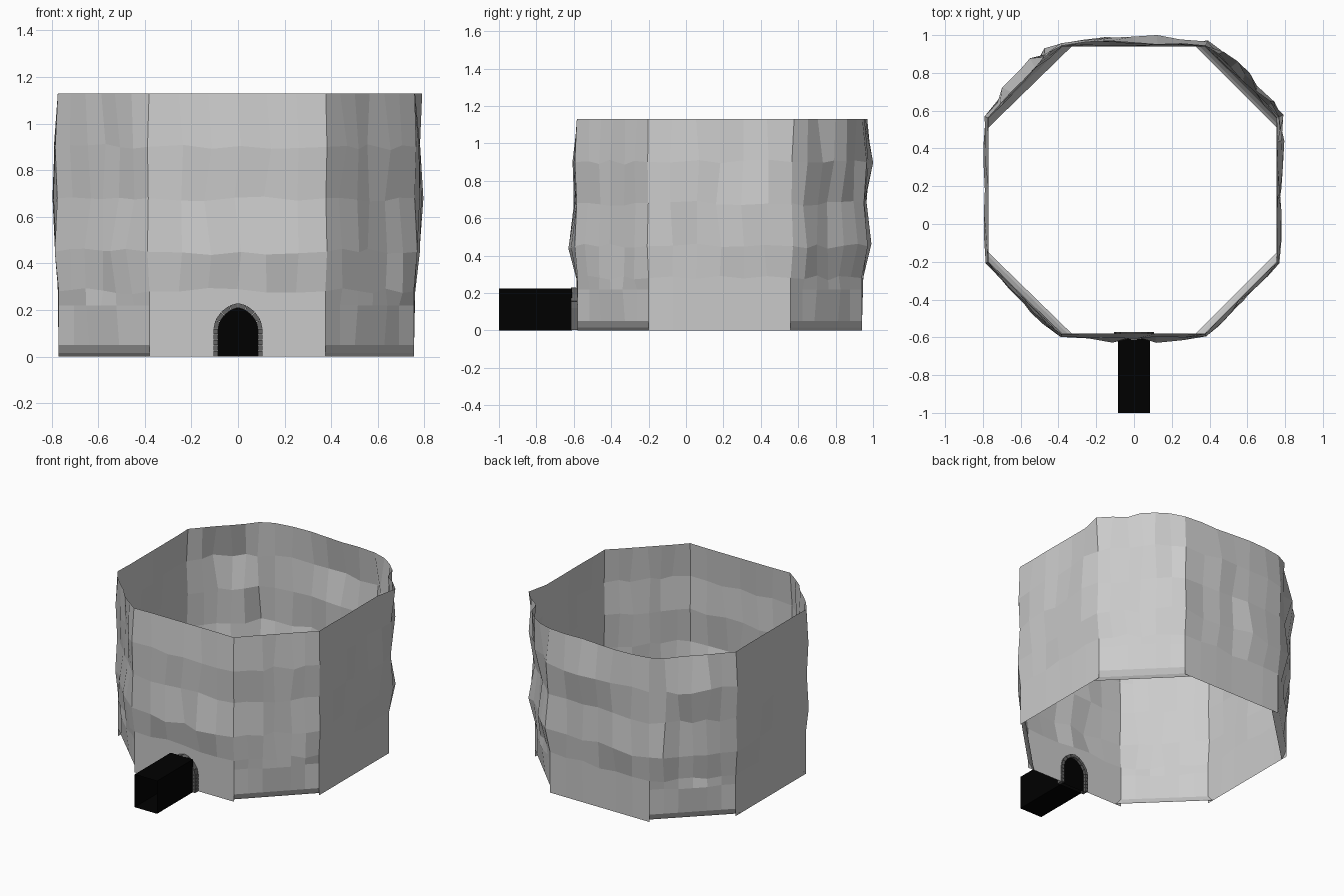
import bpy, bmesh, random
from math import pi, sin
from mathutils import Vector

if "Cube" in bpy.data.objects:
    bpy.data.objects.remove(bpy.data.objects["Cube"])

random.seed(11)
TOP = 1.13
ROWS = [0.28, 0.45, 0.68, 0.9, TOP]
COLS = 6


def material(name, v):
    m = bpy.data.materials.new(name)
    m.diffuse_color = (v, v, v, 1)
    m.use_nodes = True
    m.node_tree.nodes["Principled BSDF"].inputs["Base Color"].default_value = m.diffuse_color
    return m


def make_object(name, bm, mat=None):
    me = bpy.data.meshes.new(name)
    bmesh.ops.recalc_face_normals(bm, faces=bm.faces)
    bm.to_mesh(me)
    bm.free()
    ob = bpy.data.objects.new(name, me)
    bpy.context.collection.objects.link(ob)
    if mat:
        me.materials.append(mat)
    return ob


# Octagon plan, counter-clockwise from the front left corner
CORNERS = [Vector(c) for c in [
    (-0.38, -0.58, 0), (0.375, -0.58, 0), (0.755, -0.2, 0), (0.755, 0.56, 0),
    (0.375, 0.94, 0), (-0.38, 0.94, 0), (-0.77, 0.56, 0), (-0.77, -0.2, 0)]]
NAMES = ["front", "front_right", "right", "back_right",
         "back", "back_left", "left", "front_left"]
# Mean bulge of the rough rows, and bulge of the top rim
BULGE = [0.032, 0.016, 0.026, 0.042, 0.038, 0.055, 0.017, 0.028]
RIM = [0.0, 0.0, 0.004, 0.03, 0.015, 0.025, 0.0, 0.012]
# How far each row leans out, on the front/back/diagonals and on the sides
LEAN = [0.15, 1.0, 0.45, 1.05]
SIDE_LEAN = [0.15, 0.7, 1.1, 0.75]

# Shared offsets so neighbouring walls meet at the corners
corner_out = []
for i, c in enumerate(CORNERS):
    radial = (c - Vector((0, 0.18, 0))).normalized()
    k = (BULGE[i] + BULGE[i - 1]) * 0.35
    offs = [radial * k * l * random.uniform(0.5, 1.3) for l in LEAN]
    offs.append(radial * (0.04 if i == 3 else 0.004))
    offs[0] *= 0
    corner_out.append(offs)

# Doorway outline from right foot over the apex to the left foot
ARCH = [(0.085, 0.0), (0.085, 0.12), (0.078, 0.15), (0.058, 0.178),
        (0.03, 0.2), (0.0, 0.21)]
OUTLINE = ARCH + [(-x, z) for x, z in ARCH[-2::-1]]


def wall(i):
    a, b = CORNERS[i], CORNERS[(i + 1) % 8]
    d = (b - a).normalized()
    n = Vector((d.y, -d.x, 0))
    lean = SIDE_LEAN if i in (2, 6) else LEAN
    bm = bmesh.new()
    grid = []

    def line(z, offset, grow=0):
        grid.append([bm.verts.new((a - d * grow).lerp(b + d * grow, j / COLS) +
                                  n * offset(j) + Vector((0, 0, z)))
                     for j in range(COLS + 1)])

    # Foot: curled-under lip running into the side walls, and a chipped wedge
    if i % 2:
        for z, o in [(0, 0.035), (0.015, 0.02), (0.05, 0)]:
            line(z, lambda j: -o, o)
        line(0.22, lambda j: 0.018 if 2 <= j <= 4 else 0)
    elif i:
        line(0, lambda j: 0)
    # Rough rock rows
    for r, z in enumerate(ROWS):
        row = []
        for j in range(COLS + 1):
            p = a.lerp(b, j / COLS)
            if j == 0:
                p = p + corner_out[i][r]
            elif j == COLS:
                p = p + corner_out[(i + 1) % 8][r]
            else:
                amt = (RIM[i] * (0.6 + sin(pi * j / COLS)) if r == 4
                       else BULGE[i] * lean[r])
                if r == 0 and i % 2:
                    amt = 0.016
                p = p + n * amt * random.uniform(0.3, 1.55)
                if 0 < r < 4:
                    p = p + d * random.uniform(-0.02, 0.02)
            dz = 0 if r == 4 else random.uniform(-0.014, 0.014)
            if j in (0, COLS):
                dz = 0
            row.append(bm.verts.new(p + Vector((0, 0, z + dz))))
        grid.append(row)
    for lo, hi in zip(grid, grid[1:]):
        for j in range(COLS):
            bm.faces.new((lo[j], lo[j + 1], hi[j + 1], hi[j]))
    # Front foot around the arched opening, as two halves
    if i == 0:
        base = grid[0]
        arch = [bm.verts.new((x, a.y, z)) for x, z in OUTLINE]
        m, h = len(ARCH) - 1, COLS // 2
        br = bm.verts.new((b.x, b.y, 0))
        bl = bm.verts.new((a.x, a.y, 0))
        bm.faces.new([br] + base[:h - 1:-1] + arch[m::-1])
        bm.faces.new([bl] + arch[:m - 1:-1] + base[h::-1])
    make_object("wall_" + NAMES[i], bm)


for i in range(8):
    wall(i)

# Stone blocks round the doorway
stone = material("dark_stone", 0.13)
bm = bmesh.new()
jamb = [0.024 * k for k in range(5)]
pts = ([Vector((0.085, 0, z)) for z in jamb] +
       [Vector((x, 0, z)) for x, z in OUTLINE[1:-1]] +
       [Vector((-0.085, 0, z)) for z in jamb[::-1]])


def outward(p):
    if p.z <= 0.12:
        return Vector((1 if p.x > 0 else -1, 0, 0))
    return (p - Vector((0, 0, 0.12))).normalized()


for p, q in zip(pts, pts[1:]):
    g = (q - p) * 0.04
    p0, q0 = p + g, q - g
    p1, q1 = p0 + outward(p) * 0.02, q0 + outward(q) * 0.02
    ring = [[bm.verts.new((v.x, y, v.z)) for v in (p0, p1, q1, q0)]
            for y in (-0.615, -0.572)]
    bm.faces.new(ring[0])
    bm.faces.new(ring[1][::-1])
    for k in range(4):
        bm.faces.new((ring[0][k], ring[0][k - 1], ring[1][k - 1], ring[1][k]))
make_object("door_arch_stones", bm, stone)

# Black passage: square tube, open at the front
black = material("passage_black", 0.0)
bm = bmesh.new()
box = [(-0.085, 0), (0.085, 0), (0.085, 0.225), (-0.085, 0.225)]
ends = [[bm.verts.new((x, y, z)) for x, z in box] for y in (-1.0, -0.61)]
for k in range(4):
    bm.faces.new((ends[0][k], ends[0][k - 1], ends[1][k - 1], ends[1][k]))
make_object("passage", bm, black)

# Black panel filling the doorway
bm = bmesh.new()
bm.faces.new([bm.verts.new((x, -0.59, z)) for x, z in OUTLINE])
make_object("doorway_panel", bm, black)
